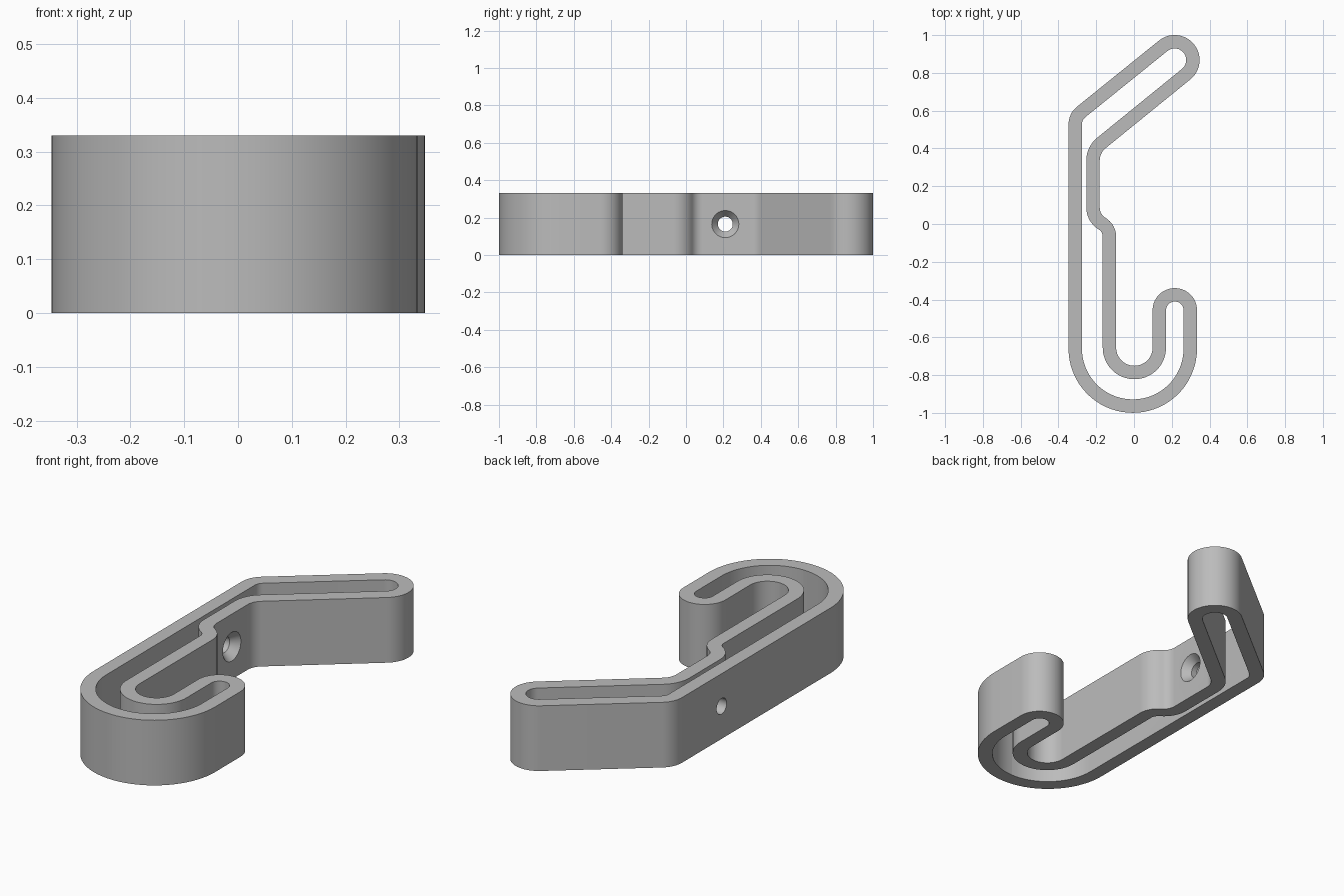
import bpy, bmesh, math
from mathutils import Vector

cube = bpy.data.objects.get("Cube")
if cube:
    bpy.data.objects.remove(cube, do_unlink=True)

HEIGHT, HALF_WALL = 0.33, 0.0355


def fillet(corners):
    """Closed centreline with every corner rounded to its own radius."""
    points = []
    for i, (x, y, radius) in enumerate(corners):
        p = Vector((x, y))
        a = (Vector(corners[i - 1][:2]) - p).normalized()
        b = (Vector(corners[(i + 1) % len(corners)][:2]) - p).normalized()
        half = a.angle(b) / 2
        centre = p + (a + b).normalized() * radius / math.sin(half)
        start = p + a * radius / math.tan(half) - centre
        end = p + b * radius / math.tan(half) - centre
        sweep = start.angle(end)
        steps = max(6, round(sweep / math.radians(5)))
        for k in range(steps + 1):
            t = sweep * k / steps
            points.append(centre + (start * math.sin(sweep - t) + end * math.sin(t)) / math.sin(sweep))
    return points


def strip_mesh(path, name):
    """Band of constant thickness around a closed path, raised from the floor."""
    bm = bmesh.new()
    rows = []
    for i, p in enumerate(path):
        a = (p - path[i - 1]).normalized()
        b = (path[(i + 1) % len(path)] - p).normalized()
        tangent = (a + b).normalized()
        side = Vector((tangent.y, -tangent.x)) * HALF_WALL / tangent.dot(a)
        rows.append([bm.verts.new((*(p + side * s), z))
                     for s, z in ((1, 0), (1, HEIGHT), (-1, HEIGHT), (-1, 0))])
    for i, row in enumerate(rows):
        prev = rows[i - 1]
        for k in range(4):
            bm.faces.new((prev[k - 1], prev[k], row[k], row[k - 1]))
    bmesh.ops.recalc_face_normals(bm, faces=bm.faces)
    mesh = bpy.data.meshes.new(name)
    bm.to_mesh(mesh)
    bm.free()
    obj = bpy.data.objects.new(name, mesh)
    bpy.context.collection.objects.link(obj)
    return obj


def drill(target, x0, x1, r0, r1):
    """Cut a round or tapered hole along x."""
    bpy.ops.mesh.primitive_cone_add(vertices=48, radius1=r0, radius2=r1, depth=x1 - x0,
                                    location=((x0 + x1) / 2, 0.21, HEIGHT / 2),
                                    rotation=(0, math.pi / 2, 0))
    cutter = bpy.context.object
    cutter.name = "hole_cutter"
    cutter.hide_render = True
    mod = target.modifiers.new("hole", "BOOLEAN")
    mod.operation, mod.solver, mod.object = "DIFFERENCE", "EXACT", cutter
    bpy.context.view_layer.objects.active = target
    bpy.ops.object.modifier_apply(modifier=mod.name)
    bpy.data.objects.remove(cutter, do_unlink=True)


# Slanted arm tip, placed from its round end
angle = math.radians(39)
along = Vector((math.cos(angle), math.sin(angle)))
across = Vector((along.y, -along.x))
tip, tip_r = Vector((0.215, 0.868)), 0.0965
tip_low = tip + (along + across) * tip_r
tip_high = tip + (along - across) * tip_r

# Centreline: back wall, large bend, small hook, inner wall, slanted arm
path = fillet([
    (-0.311, -0.964, 0.304), (0.298, -0.964, 0.304),
    (0.298, -0.375, 0.0815), (0.134, -0.375, 0.0815),
    (0.134, -0.786, 0.1315), (-0.13, -0.786, 0.1315),
    (-0.13, -0.025, 0.08), (-0.217, 0.035, 0.1),
    (-0.217, 0.393, 0.12), (*tip_low, 0.096),
    (*tip_high, 0.096), (-0.311, 0.568, 0.085),
])
hook = strip_mesh(path, "wall_hook")

# Screw hole through both walls, countersunk on the inner wall
drill(hook, -0.5, -0.1, 0.04, 0.04)
drill(hook, -0.222, -0.172, 0.04, 0.08)

grey = bpy.data.materials.new("plain grey")
grey.use_nodes = True
colour = (0.5, 0.5, 0.5, 1)
grey.diffuse_color = colour
grey.node_tree.nodes["Principled BSDF"].inputs["Base Color"].default_value = colour
hook.data.materials.clear()
hook.data.materials.append(grey)

bpy.ops.object.select_all(action="DESELECT")
hook.select_set(True)
bpy.context.view_layer.objects.active = hook
bpy.ops.object.shade_smooth_by_angle(angle=math.radians(30))
